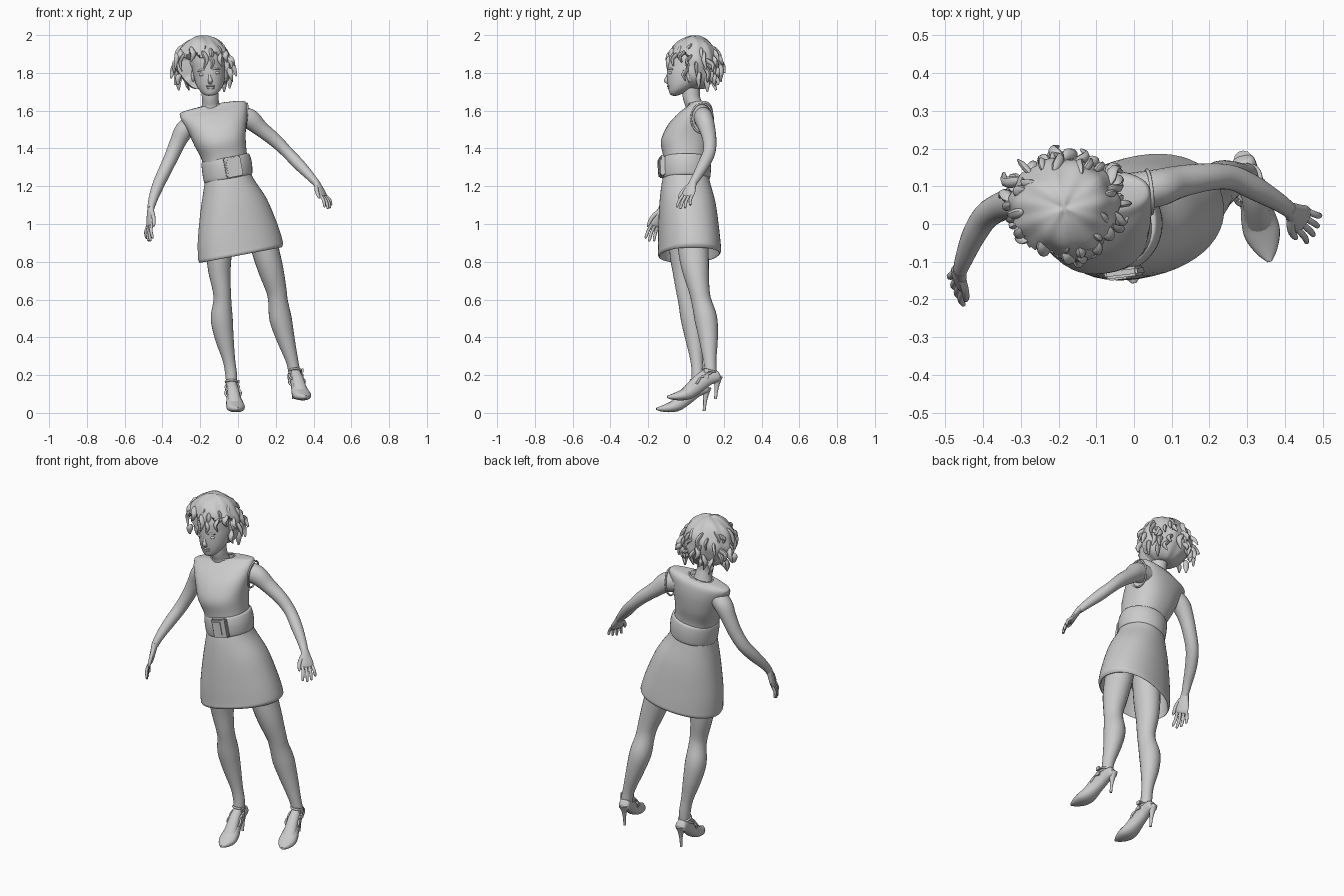
import bpy, bmesh, math, random
from mathutils import Vector as V, Matrix

random.seed(4)
grey = bpy.data.materials.new("plain_grey")
grey.diffuse_color = (0.6, 0.6, 0.6, 1)
LEAN = V((-0.19, 0, 1)).normalized()
YAW = V((-0.14, 1, 0)).normalized()
HIP_YAW = V((-0.24, 1, 0)).normalized()


def finish(name, bm, angle=50):
    bmesh.ops.recalc_face_normals(bm, faces=bm.faces)
    me = bpy.data.meshes.new(name)
    bm.to_mesh(me)
    bm.free()
    ob = bpy.data.objects.new(name, me)
    bpy.context.collection.objects.link(ob)
    me.materials.append(grey)
    bpy.ops.object.select_all(action='DESELECT')
    ob.select_set(True)
    bpy.context.view_layer.objects.active = ob
    bpy.ops.object.shade_smooth_by_angle(angle=math.radians(angle))
    return ob


def spline(rows, steps):
    # smooth interpolation through rows of numbers
    out = []
    for i in range(len(rows) - 1):
        p = [rows[max(i - 1, 0)], rows[i], rows[i + 1], rows[min(i + 2, len(rows) - 1)]]
        for s in range(steps):
            t = s / steps
            out.append([b + 0.5 * t * (c - a + t * (2 * a - 5 * b + 4 * c - d + t * (3 * (b - c) + d - a)))
                        for a, b, c, d in zip(*p)])
    return out + [list(rows[-1])]


def loft(bm, rows, n=24, steps=4, ref=V((0, 1, 0)), axis=None, power=2.0):
    # rows are x, y, z, half width, half depth
    rows = spline(rows, steps)
    rings = []
    for i, (x, y, z, rx, ry) in enumerate(rows):
        t = axis
        if t is None:
            t = (V(rows[min(i + 1, len(rows) - 1)][:3]) - V(rows[max(i - 1, 0)][:3])).normalized()
        b = (ref - t * ref.dot(t)).normalized()
        a = b.cross(t)
        ring = []
        for k in range(n):
            c, s = math.cos(math.tau * k / n), math.sin(math.tau * k / n)
            c, s = [math.copysign(abs(q) ** (2 / power), q) for q in (c, s)]
            ring.append(bm.verts.new(V((x, y, z)) + a * c * max(rx, .001) + b * s * max(ry, .001)))
        rings.append(ring)
    for r, q in zip(rings, rings[1:]):
        for k in range(n):
            bm.faces.new((r[k], r[(k + 1) % n], q[(k + 1) % n], q[k]))
    bm.faces.new(rings[0])
    bm.faces.new(rings[-1])


def part(name, rows, **kw):
    bm = bmesh.new()
    loft(bm, rows, **kw)
    return finish(name, bm)


def ball(bm, pos, size, seg=16):
    m = Matrix.Translation(pos) @ Matrix.Diagonal((*size, 1))
    return bmesh.ops.create_uvsphere(bm, u_segments=seg, v_segments=seg // 2 + 2, radius=1, matrix=m)['verts']


def band(bm, centre, axis, rx, ry, thick, ref=V((0, 1, 0)), n=24):
    # closed round band about an axis
    axis = axis.normalized()
    b = (ref - axis * ref.dot(axis)).normalized()
    a = b.cross(axis)
    grid = []
    for k in range(n):
        u = math.tau * k / n
        d = a * math.cos(u) * rx + b * math.sin(u) * ry
        grid.append([bm.verts.new(centre + d + d.normalized() * thick * math.cos(w) + axis * thick * math.sin(w))
                     for w in [math.tau * j / 8 for j in range(8)]])
    for k in range(n):
        for j in range(8):
            g, h = grid[k], grid[(k + 1) % n]
            bm.faces.new((g[j], g[(j + 1) % 8], h[(j + 1) % 8], h[j]))


# dress: bodice, belt and skirt
part("bodice", [(-.06, 0, 1.27, .12, .115), (-.073, -.003, 1.36, .12, .117), (-.095, 0, 1.44, .137, .132),
                (-.11, .022, 1.52, .158, .12), (-.124, .045, 1.575, .175, .095), (-.132, .06, 1.605, .18, .072),
                (-.137, .062, 1.622, .165, .055), (-.14, .06, 1.63, .075, .052), (-.14, .06, 1.615, .055, .045)],
     axis=LEAN, ref=YAW, power=2.3, n=40)
part("belt", [(-.05, 0, 1.24, .12, .118), (-.052, 0, 1.246, .13, .128), (-.058, 0, 1.30, .134, .132),
              (-.066, 0, 1.345, .129, .126), (-.067, 0, 1.352, .118, .115)], axis=LEAN, ref=YAW, n=40)
part("skirt", [(-.056, 0, 1.27, .118, .115), (-.048, 0, 1.21, .135, .128), (-.023, .008, 1.10, .179, .146),
               (-.002, .014, .96, .216, .156), (.012, .018, .87, .23, .16), (.014, .018, .846, .229, .16),
               (.013, .018, .836, .219, .151), (.009, .018, .87, .212, .145), (-.01, .012, 1.0, .193, .13)],
     axis=LEAN, ref=HIP_YAW, power=2.2, n=48)
bm = bmesh.new()
turn = Matrix.Rotation(.12, 4, 'Z') @ Matrix.Rotation(-.19, 4, 'Y')
for x, y, size in ((-.026, -.128, (.09, .026, .108)), (-.036, -.139, (.058, .016, .086))):
    m = Matrix.Translation((x, y, 1.304)) @ turn @ Matrix.Diagonal((*size, 1))
    bmesh.ops.create_cube(bm, size=1, matrix=m)
bmesh.ops.bevel(bm, geom=bm.edges[:], offset=.006, segments=2, affect='EDGES')
finish("belt_buckle", bm)
bm = bmesh.new()
band(bm, V((.04, .085, 1.56)), V((1, .1, -.1)), .078, .058, .005)
finish("armhole_trim", bm)
bm = bmesh.new()
band(bm, V((-.14, .058, 1.627)), LEAN, .07, .05, .005)
finish("neckline_trim", bm)

# neck and head
part("neck", [(-.143, .05, 1.59, .06, .052), (-.145, .04, 1.635, .046, .045), (-.148, .028, 1.68, .044, .046),
              (-.155, .03, 1.77, .048, .05)])
part("head", [(-.143, -.06, 1.68, .014, .012), (-.143, -.055, 1.688, .034, .03), (-.144, -.034, 1.71, .057, .058),
              (-.147, -.008, 1.745, .075, .09), (-.151, .012, 1.79, .084, .113), (-.157, .02, 1.83, .087, .12),
              (-.163, .024, 1.88, .086, .118), (-.17, .025, 1.93, .065, .09), (-.175, .025, 1.96, .02, .03)],
     axis=V((-.12, 0, 1)).normalized(), n=32)
bm = bmesh.new()
loft(bm, [(-.152, -.09, 1.80, .007, .008), (-.149, -.1, 1.773, .008, .009), (-.147, -.105, 1.76, .013, .012),
          (-.147, -.094, 1.748, .011, .008)], n=12)
finish("nose", bm)
bm = bmesh.new()
for s in (-1, 1):
    ball(bm, (-.153 + s * .037, -.081, 1.796 + s * .005), (.018, .011, .009))
    loft(bm, [(-.155 + s * .014, -.096, 1.815, .003, .003), (-.155 + s * .036, -.089, 1.82 + s * .004, .004, .005),
              (-.155 + s * .06, -.07, 1.813 + s * .006, .002, .003)], n=8, ref=V((0, 0, 1)))
finish("eyes_and_brows", bm)
bm = bmesh.new()
ball(bm, (-.145, -.092, 1.73), (.025, .009, .006))
ball(bm, (-.145, -.088, 1.72), (.021, .01, .007))
finish("lips", bm)
bm = bmesh.new()
for s in (-1, 1):
    ball(bm, (-.152 + s * .085, .025, 1.785), (.012, .022, .034))
finish("ears", bm)

# hair cap, tucked in over the face, with curled locks around it
C = V((-.185, .042, 1.85))
R = V((.146, .134, .147))
bm = bmesh.new()
for v in ball(bm, C, R, 56):
    d = V([(v.co[i] - C[i]) / R[i] for i in range(3)])
    ang = math.atan2(d.y, d.x)
    k = 1 + .03 * math.sin(11 * ang) * (1 - d.z * d.z) + .02 * math.sin(9 * d.z + 3 * ang)
    if d.y < -.25 and d.z < .25 + .12 * math.sin(9 * ang):
        k = .5
    v.co = C + V([d[i] * R[i] * k for i in range(3)])
    v.co.x += .02 * max(0, -d.z)
    v.co.z = max(v.co.z, 1.715)
finish("hair_cap", bm)
bm = bmesh.new()
COUNT = 66
for i in range(COUNT):
    h = .74 - 1.3 * (i + .5) / COUNT
    u = i * 2.39996 + random.uniform(-.25, .25)
    flat = math.sqrt(1 - h * h)
    d = V((math.cos(u) * flat, math.sin(u) * flat, h))
    if d.y < -.3 and h < .25:
        continue
    out = V((d.x, d.y, 0)).normalized()
    side = V((-out.y, out.x, 0)) * random.uniform(-.03, .03)
    p = C + V([d[j] * R[j] * .95 for j in range(3)])
    drop, flare = random.uniform(.05, .09), random.uniform(.004, .042)
    drop = min(drop, p.z - 1.70)
    if d.y < -.3:
        flare *= .4
    elif h < -.1:
        flare *= .5
    w = random.uniform(.011, .018)
    pts = [(p, .5), (p + out * .012 + side * .4 - V((0, 0, .012)), 1),
           (p + out * (.012 + flare * .5) + side - V((0, 0, drop * .5)), .95),
           (p + out * (.008 + flare) + side * .4 - V((0, 0, drop)), .3)]
    loft(bm, [(*q, w * k, w * k * .75) for q, k in pts], n=8, steps=3, ref=side.normalized() + out * .3)
finish("hair_locks", bm)

# arms
part("left_arm", [(-.01, .085, 1.57, .055, .05), (.06, .095, 1.555, .055, .05), (.12, .112, 1.505, .042, .043),
                  (.20, .125, 1.44, .036, .036), (.262, .122, 1.378, .031, .033), (.32, .095, 1.318, .031, .032),
                  (.38, .06, 1.255, .024, .025), (.415, .035, 1.215, .018, .021)])
part("right_arm", [(-.235, .05, 1.54, .045, .048), (-.285, .055, 1.495, .05, .052), (-.32, .055, 1.43, .042, .043),
                   (-.355, .045, 1.35, .037, .038), (-.393, .02, 1.27, .034, .036), (-.425, -.03, 1.2, .031, .033),
                   (-.45, -.09, 1.13, .024, .025), (-.462, -.125, 1.08, .018, .021)])


def hand(name, wrist, tip, spread):
    # palm, four fingers and a thumb
    d = tip - wrist
    f = d.normalized()
    s = (spread - f * spread.dot(f)).normalized()
    out = s.cross(f)
    bm = bmesh.new()
    loft(bm, [(*(wrist + d * t), a, b) for t, a, b in
              ((-.08, .017, .02), (.12, .016, .028), (.32, .014, .037), (.48, .011, .036), (.54, .006, .028))],
         n=16, ref=s)
    for k in range(4):
        q = k - 1.5
        a = wrist + d * .46 + s * q * .018
        e = a + d * (.54, .6, .55, .42)[k] * .9 + s * q * .008
        bend = out * .008 * (1 if out.x * wrist.x > 0 else -1)
        loft(bm, [(*a, .008, .009), (*(a.lerp(e, .5) + bend), .008, .0085), (*a.lerp(e, .93), .0065, .007),
                  (*e, .002, .002)], n=10, ref=s)
    a = wrist + d * .12 - s * .018
    loft(bm, [(*a, .011, .013), (*(a + d * .2 - s * .022), .010, .011), (*(a + d * .42 - s * .03), .008, .008),
              (*(a + d * .5 - s * .03), .002, .002)], n=10, ref=s)
    finish(name, bm)


hand("left_hand", V((.417, .035, 1.215)), V((.485, -.02, 1.08)), V((.6, 1, 0)))
hand("right_hand", V((-.462, -.125, 1.08)), V((-.47, -.185, .905)), V((-.5, 1, -.3)))

# legs
part("right_leg", [(-.09, -.005, 1.0, .075, .08), (-.1, -.01, .85, .068, .077), (-.098, -.005, .75, .059, .066),
                   (-.086, 0, .65, .048, .053), (-.083, .01, .59, .048, .051), (-.086, .03, .5, .058, .058),
                   (-.073, .045, .4, .05, .05), (-.048, .057, .28, .033, .034), (-.036, .062, .2, .031, .032),
                   (-.034, .058, .13, .027, .034)])
part("left_leg", [(.11, .03, 1.0, .078, .085), (.148, .04, .85, .072, .08), (.176, .052, .75, .066, .07),
                  (.203, .07, .65, .054, .055), (.212, .082, .59, .052, .053), (.225, .105, .5, .059, .06),
                  (.25, .118, .4, .049, .051), (.285, .126, .28, .033, .035), (.297, .13, .22, .031, .032),
                  (.302, .125, .17, .027, .034)])


def shoe(name, H, T, ankle):
    # pointed high heeled shoe with ankle and instep straps
    bm = bmesh.new()
    body = ((-.04, 1.03, .012, .012), (0, 1, .03, .03), (.2, .88, .033, .038), (.4, .52, .037, .038),
            (.58, .19, .047, .034), (.74, .06, .047, .026), (.9, .0, .028, .015), (1, 0, .006, .006))
    rows = []
    for t, g, w, h in body:
        p = H.lerp(T, t)
        rows.append((p.x, p.y, T.z + (H.z - T.z) * g, w, h))
    loft(bm, rows, n=20, ref=V((0, 0, 1)), power=2.3)
    # instep, from the shin to the toes
    a, e = ankle, H.lerp(T, .66)
    e.z = T.z + .025
    loft(bm, [(*a, .026, .026), (*(a.lerp(e, .45) + V((0, -.003, .006))), .031, .024), (*e, .036, .018)],
         n=16, ref=V((0, 0, 1)))
    # slim heel
    foot = V((H.x + .004, H.y - .012, T.z - .012))
    loft(bm, [(*H, .026, .027), (*H.lerp(foot, .3), .015, .016), (*H.lerp(foot, .65), .008, .009), (*foot, .007, .008)],
         n=12)
    finish(name, bm)
    bm = bmesh.new()
    band(bm, ankle + V((0, .004, .01)), V((0, .25, 1)), .031, .035, .006)
    band(bm, ankle + V((.003, -.02, -.018)), V((0, -.45, 1)), .035, .046, .006)
    band(bm, ankle + V((.008, -.055, -.05)), V((0, -1, .6)), .041, .032, .006, ref=V((0, 0, 1)))
    for dz in (.01, -.022):
        m = Matrix.Translation(ankle + V((.038, -.012, dz))) @ Matrix.Diagonal((.01, .024, .02, 1))
        bmesh.ops.create_cube(bm, size=1, matrix=m)
    finish(name + "_straps", bm)


shoe("right_shoe", V((-.04, .108, .135)), V((0, -.157, .022)), V((-.034, .055, .155)))
shoe("left_shoe", V((.29, .168, .195)), V((.36, -.1, .085)), V((.304, .118, .215)))
